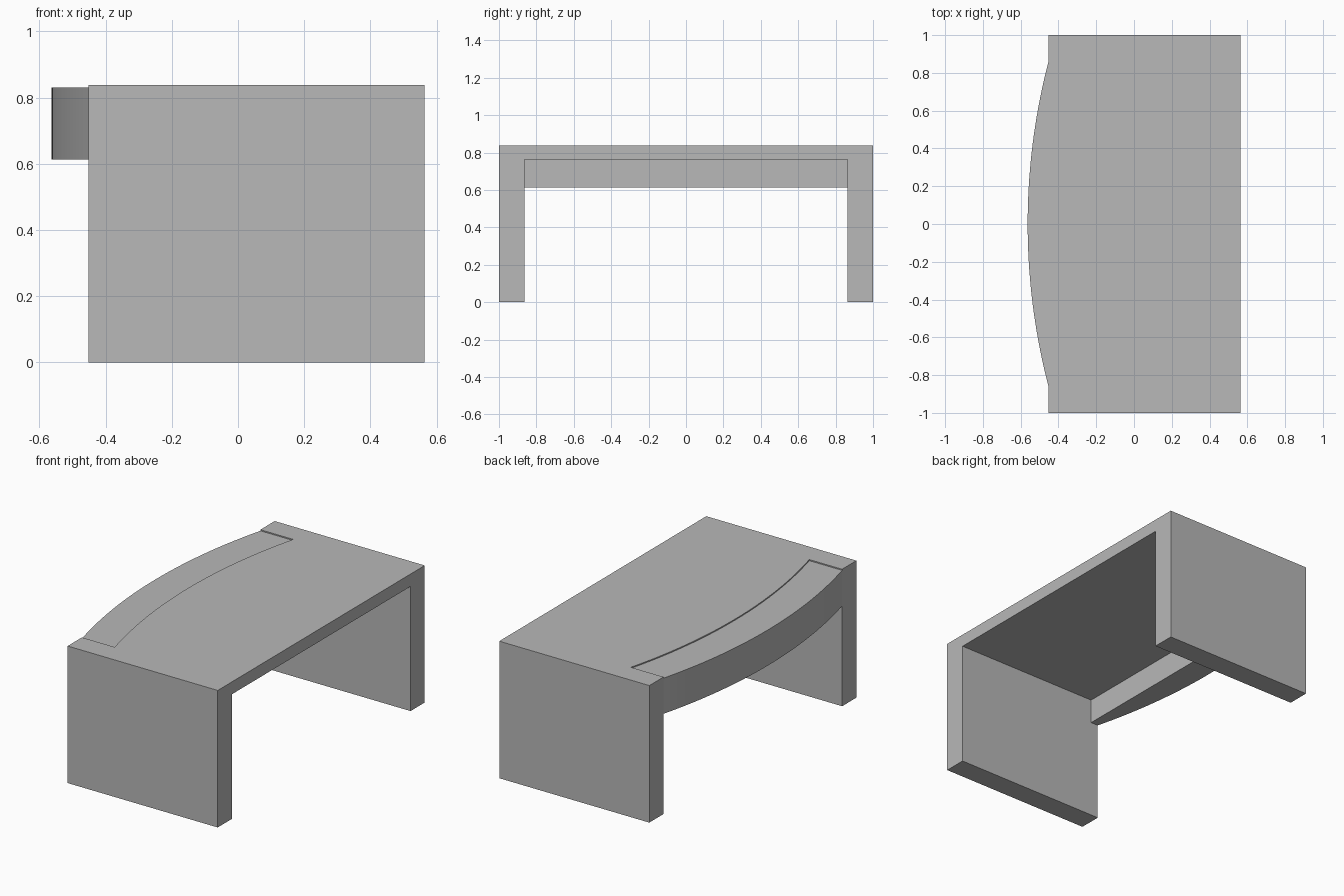
import bpy, bmesh

if "Cube" in bpy.data.objects:
    bpy.data.objects.remove(bpy.data.objects["Cube"])

# Main dimensions
BACK, FRONT, BULGE = 0.563, -0.452, 0.111   # x of straight edges, depth of curve
HALF, INNER = 1.0, 0.863                    # outer and inner half width
TOP, UNDER = 0.838, 0.762                   # top board heights
PANEL_TOP, PANEL_LOW = 0.831, 0.613
STRIP = 0.222                               # width of the inlaid curved strip
APRON_X = -0.402                            # flat rear face of the apron
RADIUS = (INNER ** 2 + BULGE ** 2) / (2 * BULGE)
STEPS = 36

grey = bpy.data.materials.new("plain grey")
grey.diffuse_color = (0.48, 0.48, 0.48, 1)
grey.use_nodes = True
grey.node_tree.nodes["Principled BSDF"].inputs["Base Color"].default_value = grey.diffuse_color


def arc_x(y):
    """x of the bowed front edge at a given y."""
    return FRONT - BULGE + RADIUS - (RADIUS ** 2 - y ** 2) ** 0.5


def loft(name, sections):
    """Skin a row of closed sections and cap both ends."""
    bm = bmesh.new()
    rings = [[bm.verts.new(p) for p in s] for s in sections]
    n = len(rings[0])
    for a, b in zip(rings, rings[1:]):
        for i in range(n):
            j = (i + 1) % n
            bm.faces.new((a[i], a[j], b[j], b[i]))
    bm.faces.new(rings[0])
    bm.faces.new(rings[-1])
    bmesh.ops.recalc_face_normals(bm, faces=bm.faces)
    mesh = bpy.data.meshes.new(name)
    bm.to_mesh(mesh)
    bm.free()
    mesh.materials.append(grey)
    obj = bpy.data.objects.new(name, mesh)
    bpy.context.collection.objects.link(obj)
    return obj


def stations(half):
    return [half * (2 * i / STEPS - 1) for i in range(STEPS + 1)]


# Desk frame: two side walls and the top board as one U profile
profile = [(-HALF, 0), (-HALF, TOP), (HALF, TOP), (HALF, 0),
           (INNER, 0), (INNER, UNDER), (-INNER, UNDER), (-INNER, 0)]
frame = loft("desk_frame", [[(x, y, z) for y, z in profile] for x in (FRONT, BACK)])

# Curved notch in the top board that receives the front panel
cutter = loft("notch_cutter", [
    [(-0.8, y, 0.7), (-0.8, y, 1.0),
     (arc_x(y) + STRIP, y, 1.0), (arc_x(y) + STRIP, y, 0.7)]
    for y in stations(INNER - 0.001)])
cut = frame.modifiers.new("notch", 'BOOLEAN')
cut.operation = 'DIFFERENCE'
cut.solver = 'EXACT'
cut.object = cutter
bpy.context.view_layer.objects.active = frame
frame.select_set(True)
bpy.ops.object.modifier_apply(modifier=cut.name)
bpy.data.objects.remove(cutter)

# Bowed front panel: inlaid top strip with a hanging apron
panel = loft("bowed_front_panel", [
    [(arc_x(y), y, PANEL_LOW), (arc_x(y), y, PANEL_TOP),
     (arc_x(y) + STRIP, y, PANEL_TOP), (arc_x(y) + STRIP, y, UNDER),
     (APRON_X, y, UNDER), (APRON_X, y, PANEL_LOW)]
    for y in stations(INNER)])
bpy.ops.object.select_all(action='DESELECT')
panel.select_set(True)
bpy.context.view_layer.objects.active = panel
bpy.ops.object.shade_smooth_by_angle()
